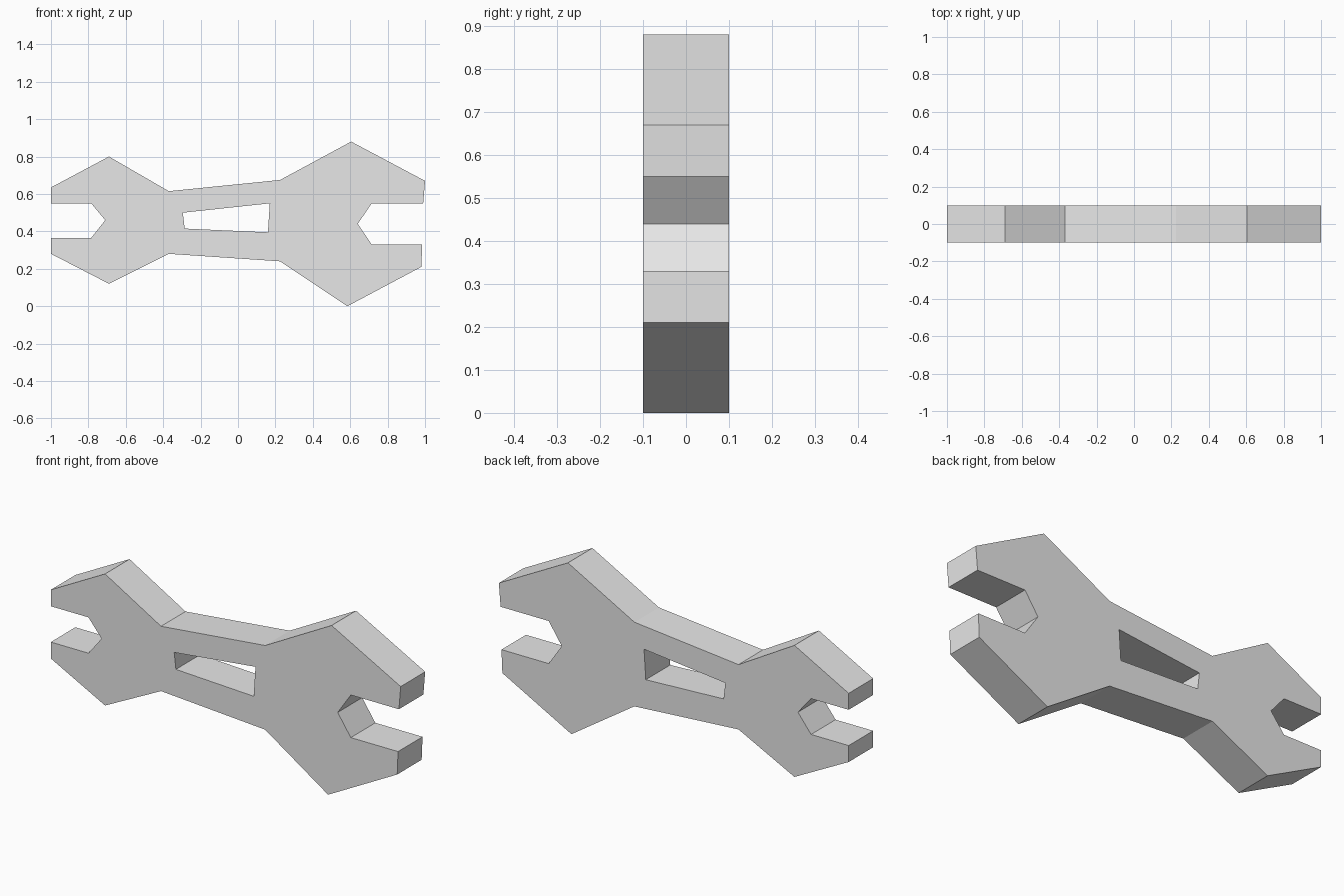
import bpy
import bmesh
from mathutils import Vector

default_cube = bpy.data.objects.get("Cube")
if default_cube:
    bpy.data.objects.remove(default_cube, do_unlink=True)

THICKNESS = 0.2

# Outline of the double open-ended spanner, clockwise from the small jaw
small_jaw_top = [(-1, .635), (-.69, .80), (-.37, .615)]
large_jaw_top = [(.225, .675), (.605, .88), (1, .67)]
large_mouth = [(.99, .55), (.715, .55), (.64, .44), (.715, .33), (.985, .33)]
large_jaw_bottom = [(.98, .21), (.585, 0), (.225, .24)]
small_jaw_bottom = [(-.37, .28), (-.69, .12), (-1, .28)]
small_mouth = [(-1, .365), (-.785, .365), (-.71, .46), (-.785, .55), (-1, .55)]
outline = (small_jaw_top + large_jaw_top + large_mouth
           + large_jaw_bottom + small_jaw_bottom + small_mouth)

# Tapered window through the handle
handle_window = [(-.295, .5), (.17, .55), (.16, .395), (-.285, .415)]


def flat_material(name, colour):
    material = bpy.data.materials.new(name)
    material.use_nodes = True
    material.diffuse_color = colour
    shader = next(node for node in material.node_tree.nodes
                  if node.type == 'BSDF_PRINCIPLED')
    shader.inputs["Base Color"].default_value = colour
    return material


def add_loop(bm, points):
    """Closed ring of edges on the front plane."""
    verts = [bm.verts.new((x, -THICKNESS / 2, z)) for x, z in points]
    return [bm.edges.new((a, b)) for a, b in zip(verts, verts[1:] + verts[:1])]


def extruded_plate(name, loops, material):
    """Fill the loops, leaving inner ones open, and extrude toward the back."""
    bm = bmesh.new()
    edges = [edge for points in loops for edge in add_loop(bm, points)]
    bmesh.ops.triangle_fill(bm, edges=edges, use_beauty=True,
                            normal=Vector((0, -1, 0)))
    result = bmesh.ops.extrude_face_region(bm, geom=bm.faces[:],
                                           use_keep_orig=True)
    moved = [item for item in result["geom"]
             if isinstance(item, bmesh.types.BMVert)]
    bmesh.ops.translate(bm, verts=moved, vec=(0, THICKNESS, 0))
    bmesh.ops.recalc_face_normals(bm, faces=bm.faces[:])
    mesh = bpy.data.meshes.new(name)
    bm.to_mesh(mesh)
    bm.free()
    mesh.materials.append(material)
    obj = bpy.data.objects.new(name, mesh)
    bpy.context.collection.objects.link(obj)
    return obj


# Flat-faced spanner body
steel = flat_material("plain grey steel", (.8, .8, .8, 1))
extruded_plate("spanner_body", [outline, handle_window], steel)
